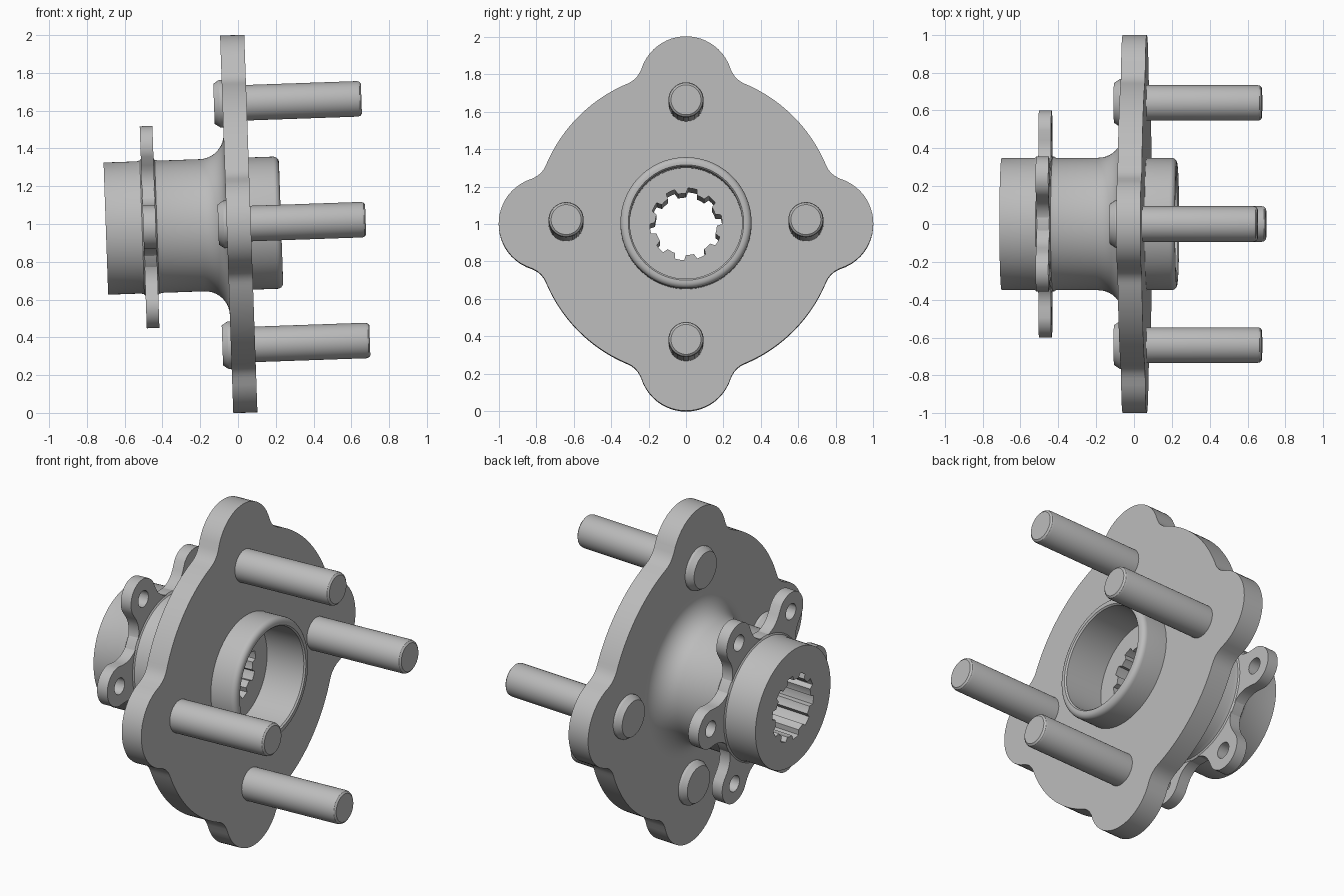
import bpy, bmesh, math
from mathutils import Matrix, Vector

cube = bpy.data.objects.get("Cube")
if cube:
    bpy.data.objects.remove(cube, do_unlink=True)

# Single bare-metal grey
steel = bpy.data.materials.new("steel grey")
steel.use_nodes = True
steel.diffuse_color = (0.5, 0.5, 0.5, 1)
steel.node_tree.nodes["Principled BSDF"].inputs["Base Color"].default_value = (0.5, 0.5, 0.5, 1)

# The axle runs along local x, tipped up two degrees
FRAME = Matrix.Translation((0, 0, 1)) @ Matrix.Rotation(math.radians(-2), 4, 'Y')


def finish(name, bm):
    bmesh.ops.recalc_face_normals(bm, faces=bm.faces)
    bm.transform(FRAME)
    me = bpy.data.meshes.new(name)
    bm.to_mesh(me)
    bm.free()
    me.materials.append(steel)
    ob = bpy.data.objects.new(name, me)
    bpy.context.collection.objects.link(ob)
    return ob


def smooth(ob):
    bpy.ops.object.select_all(action='DESELECT')
    ob.select_set(True)
    bpy.context.view_layer.objects.active = ob
    bpy.ops.object.shade_smooth_by_angle(angle=math.radians(30))


def add_rings(bm, profile, n, closed=True, centre=(0, 0)):
    """Skin rings (x, radius) around the axle; radius may be a function of angle."""
    rings = []
    for x, r in profile:
        ring = []
        for i in range(n):
            a = 2 * math.pi * i / n
            rad = r(a) if callable(r) else r
            ring.append(bm.verts.new((x, centre[0] + rad * math.cos(a),
                                      centre[1] + rad * math.sin(a))))
        rings.append(ring)
    pairs = list(zip(rings, rings[1:]))
    if closed:
        pairs.append((rings[-1], rings[0]))
    else:
        bm.faces.new(rings[0])
        bm.faces.new(rings[-1])
    for p, q in pairs:
        for i in range(n):
            j = (i + 1) % n
            bm.faces.new((p[i], p[j], q[j], q[i]))


def lobed(count, lobe_at, lobe_r, body_r, fillet_r, fillet_at, phi):
    """Outline of round lobes blended into a round body by hollow fillets."""
    fc = Vector((fillet_at * math.cos(phi), fillet_at * math.sin(phi)))
    lc = Vector((lobe_at, 0))
    touch = lc + (fc - lc).normalized() * lobe_r
    switch = math.atan2(touch.y, touch.x)
    step = 2 * math.pi / count

    def radius(a):
        a = abs((a + step / 2) % step - step / 2)
        if a <= switch:
            return lobe_at * math.cos(a) + math.sqrt(max(0, lobe_r ** 2 - (lobe_at * math.sin(a)) ** 2))
        if a < phi:
            d = a - phi
            return fillet_at * math.cos(d) - math.sqrt(max(0, fillet_r ** 2 - (fillet_at * math.sin(d)) ** 2))
        return body_r
    return radius


# Hub: splined bore, flared neck, pilot ring and cup
def bore(a):
    k = (a / (2 * math.pi) * 10 + 0.04) % 1
    return 0.193 if k < 0.5 else 0.165


arc = [math.radians(90 * i / 10) for i in range(11)]
flare = [(-0.19 + 0.13 * math.sin(a), 0.48 - 0.13 * math.cos(a)) for a in arc]
lip = [(0.198 + 0.03 * math.sin(a), 0.32 + 0.03 * math.cos(a)) for a in arc[::2]]
profile = [(-0.7, bore), (-0.7, 0.35), (-0.525, 0.35), (-0.508, 0.355), (-0.5, 0.366),
           (-0.437, 0.366), (-0.429, 0.355), (-0.412, 0.35)]
profile += flare + [(-0.03, 0.48), (-0.03, 0.35)] + lip
profile += [(0.228, 0.308), (0.22, 0.3), (-0.02, 0.3), (-0.02, bore)]
bm = bmesh.new()
add_rings(bm, profile, 120)
smooth(finish("hub", bm))

# Wheel flange with four lobes
F = 0.13
D = 0.81 + F
phi = math.acos((D * D + 0.75 ** 2 - (0.25 + F) ** 2) / (2 * D * 0.75))
outline = lobed(4, 0.75, 0.25, 0.81, F, D, phi)
bm = bmesh.new()
add_rings(bm, [(-0.06, 0.33), (-0.06, outline), (0.068, outline), (0.068, 0.33)], 240)
smooth(finish("wheel_flange", bm))

# Drive flange with six drilled ears
ears = lobed(6, 0.485, 0.115, 0.36, 0.14, 0.5, math.pi / 6)
bm = bmesh.new()
add_rings(bm, [(-0.502, 0.3), (-0.502, ears), (-0.435, ears), (-0.435, 0.3)], 360)
drive = finish("drive_flange", bm)
bm = bmesh.new()
for i in range(6):
    a = i * math.pi / 3
    add_rings(bm, [(-0.6, 0.047), (-0.35, 0.047)], 32, False,
              (0.485 * math.cos(a), 0.485 * math.sin(a)))
cutter = finish("ear_hole_cutter", bm)
cutter.hide_render = True
mod = drive.modifiers.new("ear holes", 'BOOLEAN')
mod.object = cutter
mod.operation = 'DIFFERENCE'
mod.solver = 'EXACT'
bpy.context.view_layer.objects.active = drive
bpy.ops.object.modifier_apply(modifier=mod.name)
bpy.data.objects.remove(cutter, do_unlink=True)
smooth(drive)

# Four wheel studs, chamfered heads behind the flange
stud = [(-0.105, 0.106), (-0.075, 0.126), (-0.05, 0.126), (-0.05, 0.094),
        (0.655, 0.094), (0.668, 0.09), (0.676, 0.08)]
for i, place in enumerate(("left", "top", "right", "bottom")):
    a = i * math.pi / 2
    bm = bmesh.new()
    add_rings(bm, stud, 48, False, (0.64 * math.cos(a), 0.64 * math.sin(a)))
    smooth(finish("wheel_stud_" + place, bm))
